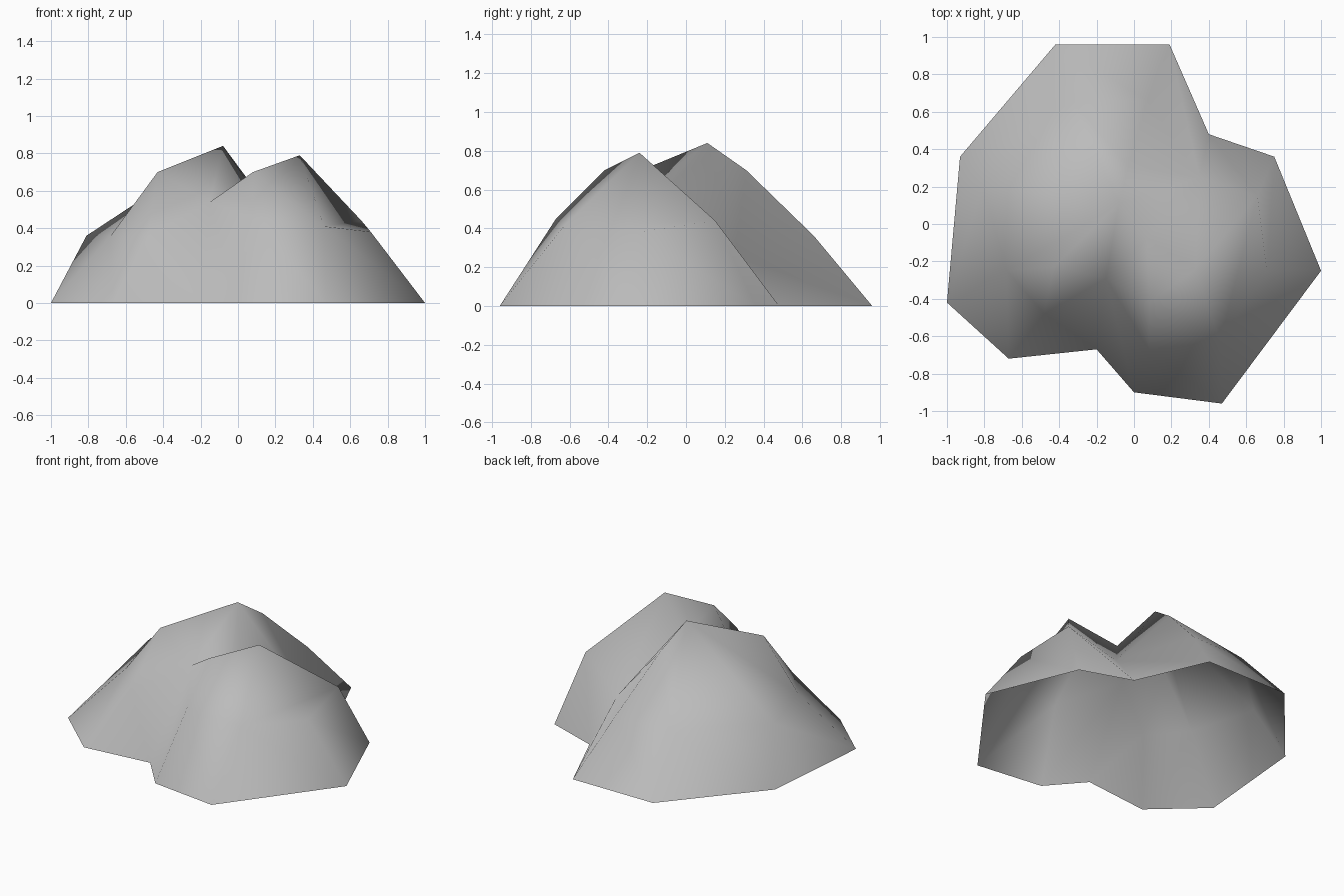
import bpy
import bmesh

# Remove the default cube
default_cube = bpy.data.objects.get("Cube")
if default_cube:
    bpy.data.objects.remove(default_cube, do_unlink=True)


def make_material(name, color):
    material = bpy.data.materials.new(name)
    material.use_nodes = True
    material.diffuse_color = color
    shader = material.node_tree.nodes["Principled BSDF"]
    shader.inputs["Base Color"].default_value = color
    shader.inputs["Roughness"].default_value = 0.9
    return material


# Footprint outline, counter-clockwise from the back
footprint = [(.19, .96), (-.42, .96), (-.93, .36), (-1, -.42), (-.67, -.72),
             (-.2, -.67), (0, -.9), (.47, -.96), (1, -.25), (.75, .36), (.4, .48)]

# Shoulder ring: one point above each footprint corner
shoulders = {
    "back": (.07, .66, .36),
    "back_right": (-.33, .65, .36),
    "side_right": (-.81, .2, .36),
    "low_right": (-.68, -.25, .36),
    "front_right": (-.48, -.48, .36),
    "front_valley": (-.15, -.29, .54),
    "front": (.08, -.67, .45),
    "front_left": (.46, -.63, .41),
    "side_left": (.71, -.25, .38),
    "back_left": (.66, .15, .44),
    "back_valley": (.35, .25, .26),
}

# Two peaks, their ridges and the saddle between them
summit = {
    "high_peak": (-.08, .11, .84),
    "right_ridge": (-.43, -.23, .7),
    "back_ridge": (-.03, .31, .7),
    "low_peak": (.33, -.24, .79),
    "front_ridge": (.08, -.42, .7),
    "saddle": (.07, -.08, .62),
}

# Facets around the high peak, counter-clockwise
high_facets = [
    ("back", "back_right", "back_ridge"),
    ("back_right", "high_peak", "back_ridge"),
    ("back_right", "side_right", "high_peak"),
    ("side_right", "low_right", "high_peak"),
    ("low_right", "right_ridge", "high_peak"),
    ("low_right", "front_right", "right_ridge"),
    ("front_right", "front_valley", "right_ridge"),
    ("right_ridge", "front_valley", "high_peak"),
    ("front_valley", "saddle", "high_peak"),
    ("high_peak", "saddle", "back_valley"),
    ("high_peak", "back_valley", "back_ridge"),
    ("back_ridge", "back_valley", "back"),
]

# Facets around the low peak, counter-clockwise
low_facets = [
    ("saddle", "front_valley", "front_ridge"),
    ("saddle", "front_ridge", "low_peak"),
    ("front_valley", "front", "front_ridge"),
    ("front", "front_left", "front_ridge"),
    ("front_ridge", "front_left", "low_peak"),
    ("front_left", "back_left", "low_peak"),
    ("front_left", "side_left", "back_left"),
    ("low_peak", "back_left", "back_valley"),
    ("low_peak", "back_valley", "saddle"),
]

bm = bmesh.new()
base = [bm.verts.new((x, y, 0)) for x, y in footprint]
points = {name: bm.verts.new(co) for name, co in (shoulders | summit).items()}
ring = [points[name] for name in shoulders]

# Slopes from the ground to the shoulders; the underside stays open
for i in range(len(base)):
    j = (i + 1) % len(base)
    bm.faces.new((base[i], base[j], ring[i]))
    bm.faces.new((base[j], ring[j], ring[i]))

for facet in high_facets + low_facets:
    bm.faces.new([points[name] for name in facet])

for face in bm.faces:
    face.smooth = True
bm.normal_update()

# Rock mound object
mesh = bpy.data.meshes.new("rock_mound")
bm.to_mesh(mesh)
bm.free()
mesh.materials.append(make_material("stone grey", (.5, .5, .5, 1)))
mound = bpy.data.objects.new("rock_mound", mesh)
bpy.context.collection.objects.link(mound)
